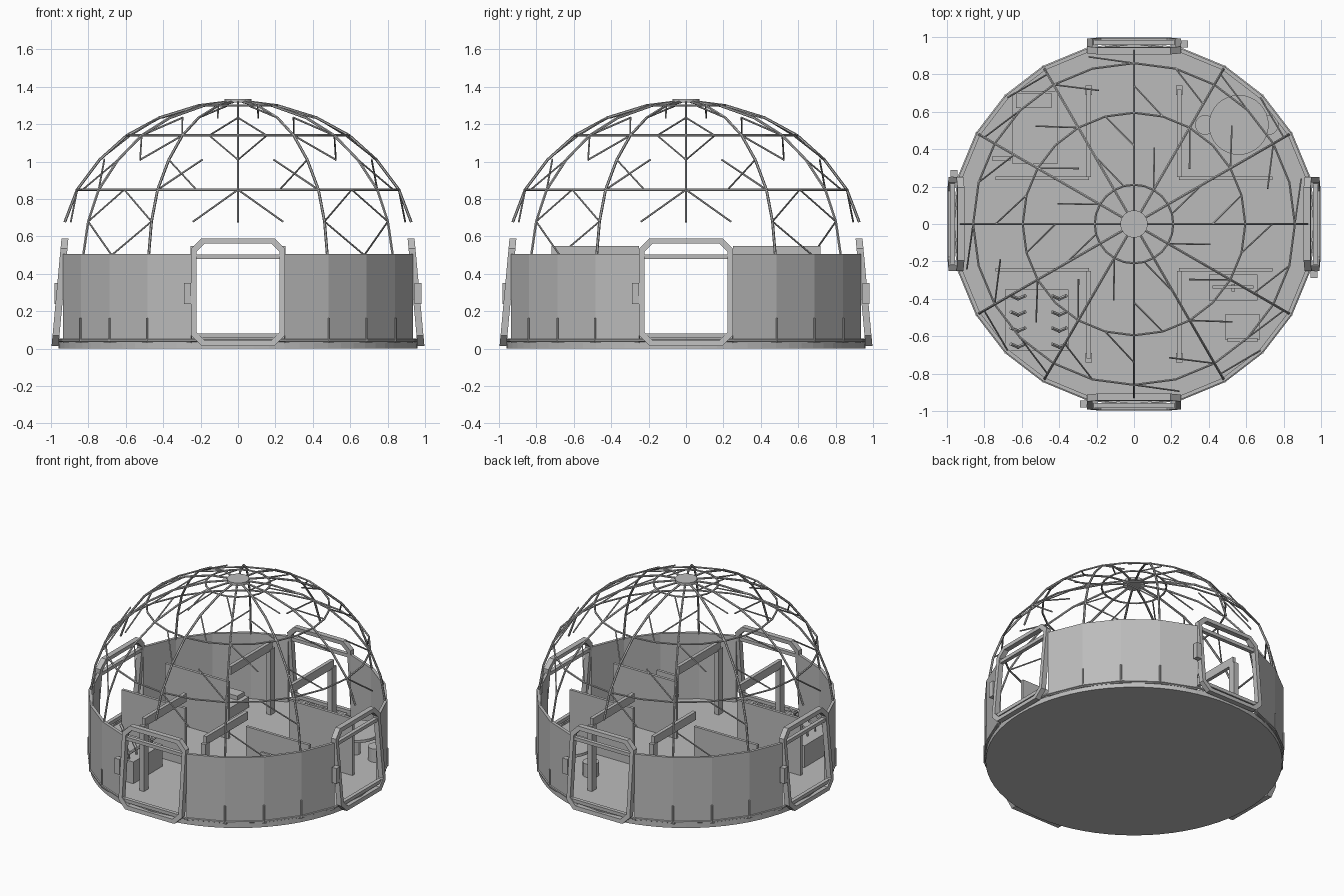
import bpy, bmesh, math
from mathutils import Vector, Matrix

if "Cube" in bpy.data.objects:
    bpy.data.objects.remove(bpy.data.objects["Cube"])

GREY = bpy.data.materials.new("plain grey")
GREY.diffuse_color = (0.5, 0.5, 0.5, 1)
GREY.use_nodes = True
GREY.node_tree.nodes["Principled BSDF"].inputs["Base Color"].default_value = GREY.diffuse_color


def finish(name, bm):
    bmesh.ops.recalc_face_normals(bm, faces=bm.faces[:])
    me = bpy.data.meshes.new(name)
    bm.to_mesh(me)
    bm.free()
    me.materials.append(GREY)
    ob = bpy.data.objects.new(name, me)
    bpy.context.collection.objects.link(ob)
    return ob


def box(bm, x0, x1, y0, y1, z0, z1, rot=0.0):
    m = (Matrix.Rotation(rot, 4, 'Z')
         @ Matrix.Translation(((x0 + x1) / 2, (y0 + y1) / 2, (z0 + z1) / 2))
         @ Matrix.Diagonal((x1 - x0, y1 - y0, z1 - z0, 1)))
    bmesh.ops.create_cube(bm, size=1, matrix=m)


def cyl(bm, x, y, z0, z1, r, n=24, r2=None):
    bmesh.ops.create_cone(bm, cap_ends=True, segments=n, radius1=r, radius2=r if r2 is None else r2,
                          depth=z1 - z0, matrix=Matrix.Translation((x, y, (z0 + z1) / 2)))


def bar(bm, a, b, r=0.006):
    a, b = Vector(a), Vector(b)
    d = b - a
    m = Matrix.Translation((a + b) / 2) @ d.to_track_quat('Z', 'Y').to_matrix().to_4x4()
    bmesh.ops.create_cone(bm, cap_ends=True, segments=6, radius1=r, radius2=r,
                          depth=d.length + r, matrix=m)


def polar(r, col, z):
    a = math.radians(15 * col)
    return Vector((r * math.cos(a), r * math.sin(a), z))


# Round floor slab
bm = bmesh.new()
cyl(bm, 0, 0, 0, 0.035, 0.96, 72)
finish("floor", bm)

# Four faceted wall quadrants, each four flat panels
bm = bmesh.new()
RI, RO, Z0, Z1 = 0.95, 0.97, 0.03, 0.505
for q in range(4):
    sec = []
    for c in range(1, 6):
        col = q * 6 + c
        sec.append([bm.verts.new(polar(r, col, z))
                    for r, z in ((RI, Z0), (RO, Z0), (RO, Z1), (RI, Z1))])
    for s, t in zip(sec, sec[1:]):
        for i in range(4):
            j = (i + 1) % 4
            bm.faces.new((s[i], s[j], t[j], t[i]))
    bm.faces.new(sec[0])
    bm.faces.new(sec[-1])
finish("outer_walls", bm)

# Base rail and small wall pegs at the panel joints
bm = bmesh.new()
for c in range(24):
    bar(bm, polar(0.968, c, 0.045), polar(0.968, c + 1, 0.045), 0.009)
    if c % 6 in (2, 3, 4):
        bar(bm, polar(0.972, c, 0.04), polar(0.972, c, 0.16), 0.006)
finish("base_rail", bm)

# Leaning chamfered door frames with crossbars and a side keypad
bm = bmesh.new()


def octagon(w, lo, hi, ch):
    return [(-w + ch, lo), (w - ch, lo), (w, lo + ch), (w, hi - ch),
            (w - ch, hi), (-w + ch, hi), (-w, hi - ch), (-w, lo + ch)]


def lean(z):
    return -0.998 + 0.092 * z


for q in range(4):
    R = Matrix.Rotation(q * math.pi / 2, 3, 'Z')
    loops = []
    for pts, dy in ((octagon(0.25, 0.015, 0.59, 0.055), 0), (octagon(0.222, 0.043, 0.562, 0.045), 0),
                    (octagon(0.222, 0.043, 0.562, 0.045), 0.037), (octagon(0.25, 0.015, 0.59, 0.055), 0.037)):
        loops.append([bm.verts.new(R @ Vector((x, lean(z) + dy, z))) for x, z in pts])
    for k in range(4):
        s, t = loops[k], loops[(k + 1) % 4]
        for i in range(8):
            j = (i + 1) % 8
            bm.faces.new((s[i], s[j], t[j], t[i]))
    for z in (0.07, 0.492):
        y = lean(z)
        box(bm, -0.23, 0.23, y + 0.008, y + 0.035, z - 0.012, z + 0.012, q * math.pi / 2)
finish("door_frames", bm)

bm = bmesh.new()
for q in range(4):
    box(bm, -0.29, -0.25, -0.98, -0.945, 0.24, 0.35, q * math.pi / 2)
finish("door_keypads", bm)

# Dome: meridian ribs, three hoops, diagonal braces and top hub
LEVELS = [(0.21, 1.30), (0.42, 1.235), (0.595, 1.14), (0.74, 1.01),
          (0.86, 0.85), (0.925, 0.68), (0.955, 0.5)]
bm = bmesh.new()
for c in range(0, 24, 2):
    path = [(0.05, 1.32)] + (LEVELS[:-1] if c % 6 == 0 else LEVELS)
    for (r, z), (r2, z2) in zip(path, path[1:]):
        bar(bm, polar(r, c, z), polar(r2, c, z2), 0.0075)
finish("dome_ribs", bm)

bm = bmesh.new()
for k in (0, 2, 4):
    r, z = LEVELS[k]
    for c in range(24):
        bar(bm, polar(r, c, z), polar(r, c + 1, z), 0.0065)
finish("dome_hoops", bm)

bm = bmesh.new()
for k in range(6):
    for c in range(24):
        if (c + k) % 3 == 1 and not (k == 5 and c % 6 == 5):
            (r, z), (r2, z2) = LEVELS[k], LEVELS[k + 1]
            bar(bm, polar(r, c, z), polar(r2, c + 1, z2), 0.005)
finish("dome_braces", bm)

bm = bmesh.new()
cyl(bm, 0, 0, 1.315, 1.335, 0.073, 24)
finish("dome_hub", bm)

# Room dividers: low panel, post and raised beam in each quadrant
panels, frames = bmesh.new(), bmesh.new()
for sx in (-1, 1):
    for sy in (-1, 1):
        def sbox(bm, a, b, c, d, z0, z1):
            box(bm, *sorted((sx * a, sx * b)), *sorted((sy * c, sy * d)), z0, z1)
        sbox(panels, 0.24, 0.74, 0.235, 0.255, 0.03, 0.44)
        sbox(frames, 0.23, 0.255, 0.25, 0.72, 0.49, 0.548)
        sbox(frames, 0.225, 0.26, 0.69, 0.74, 0.03, 0.50)
finish("divider_panels", panels)
finish("divider_frames", frames)

# Bed with pillow
bm = bmesh.new()
box(bm, -0.65, -0.41, 0.32, 0.71, 0.03, 0.11)
box(bm, -0.63, -0.44, 0.62, 0.70, 0.11, 0.14)
box(bm, -0.76, -0.66, 0.34, 0.36, 0.03, 0.14)
finish("bed", bm)

# Round table and stools
bm = bmesh.new()
cyl(bm, 0.56, 0.53, 0.18, 0.20, 0.16, 32)
cyl(bm, 0.56, 0.53, 0.03, 0.18, 0.03, 12)
finish("round_table", bm)
bm = bmesh.new()
for x in (0.38, 0.72):
    cyl(bm, x, 0.53, 0.03, 0.13, 0.053, 20)
finish("stools", bm)

# Planter with two rows of leafy plants
bm = bmesh.new()
box(bm, -0.69, -0.35, -0.68, -0.35, 0.03, 0.19)
finish("planter", bm)
bm = bmesh.new()
for x in (-0.62, -0.40):
    for i in range(4):
        y = -0.40 - 0.086 * i
        bar(bm, (x, y, 0.19), (x, y, 0.24), 0.006)
        for s in (-1, 1):
            bar(bm, (x, y, 0.23), (x + s * 0.035, y + 0.015, 0.26), 0.01)
finish("plants", bm)

# Desk with screen, and a chair
bm = bmesh.new()
box(bm, 0.40, 0.66, -0.41, -0.27, 0.19, 0.21)
for x in (0.40, 0.64):
    box(bm, x, x + 0.02, -0.41, -0.27, 0.03, 0.19)
box(bm, 0.42, 0.64, -0.345, -0.33, 0.23, 0.34)
box(bm, 0.52, 0.54, -0.36, -0.32, 0.21, 0.24)
finish("desk", bm)
bm = bmesh.new()
box(bm, 0.49, 0.67, -0.62, -0.48, 0.12, 0.14)
box(bm, 0.50, 0.66, -0.63, -0.61, 0.14, 0.27)
cyl(bm, 0.58, -0.55, 0.03, 0.12, 0.02, 10)
cyl(bm, 0.58, -0.55, 0.03, 0.045, 0.07, 16)
finish("chair", bm)
